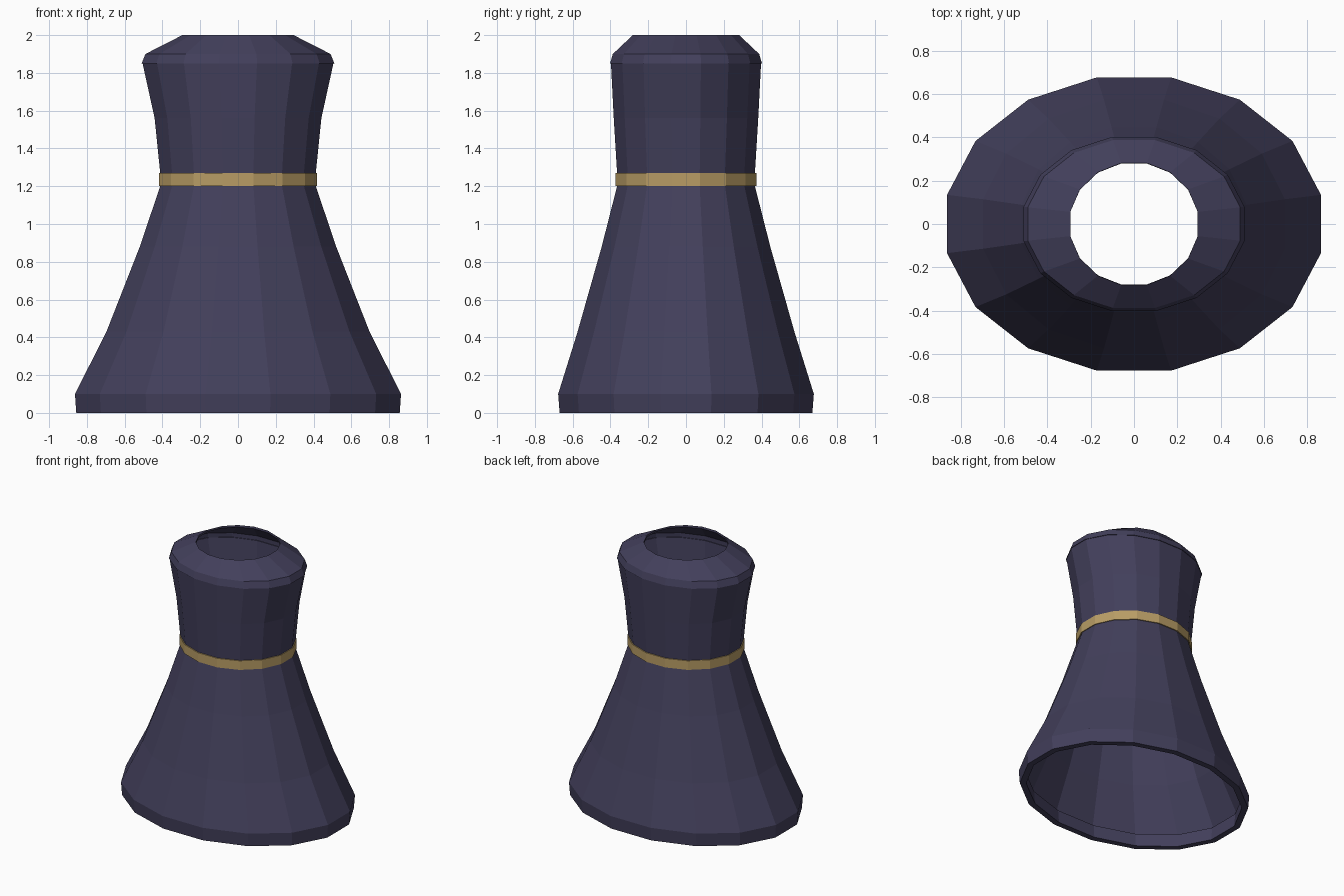
import bpy, bmesh, math

if "Cube" in bpy.data.objects:
    bpy.data.objects.remove(bpy.data.objects["Cube"])

SIDES = 16


def material(name, rgb):
    m = bpy.data.materials.new(name)
    m.diffuse_color = (*rgb, 1)
    m.use_nodes = True
    m.node_tree.nodes["Principled BSDF"].inputs["Base Color"].default_value = m.diffuse_color
    return m


navy = material("dark indigo cloth", (0.055, 0.050, 0.105))
gold = material("gold trim", (0.48, 0.335, 0.13))


def oval_lathe(name, profile, mat):
    """Closed (rx, ry, z) cross-section swept around an oval of flat facets."""
    bm = bmesh.new()
    rings = []
    for rx, ry, z in profile:
        ring = []
        for i in range(SIDES):
            a = 2 * math.pi * (i + 0.5) / SIDES
            ring.append(bm.verts.new((rx * math.cos(a), ry * math.sin(a), z)))
        rings.append(ring)
    for k, low in enumerate(rings):
        high = rings[(k + 1) % len(rings)]
        for i in range(SIDES):
            j = (i + 1) % SIDES
            bm.faces.new((low[i], low[j], high[j], high[i]))
    bmesh.ops.recalc_face_normals(bm, faces=bm.faces)
    mesh = bpy.data.meshes.new(name)
    bm.to_mesh(mesh)
    bm.free()
    mesh.materials.append(mat)
    obj = bpy.data.objects.new(name, mesh)
    bpy.context.collection.objects.link(obj)
    return obj


def shell(outer, t):
    """Add an inner wall, t inside the outer profile."""
    return outer + [(rx - t, ry - t, z) for rx, ry, z in reversed(outer)]


# Flared robe body, from hem to neck
oval_lathe("robe_body", shell([
    (0.88, 0.69, 0.10), (0.71, 0.585, 0.43), (0.53, 0.455, 0.88),
    (0.42, 0.372, 1.20), (0.42, 0.372, 1.27), (0.45, 0.39, 1.56),
    (0.515, 0.405, 1.85)], 0.03), navy)

# Hem band around the bottom
oval_lathe("hem", shell([(0.873, 0.682, 0.0), (0.88, 0.69, 0.10)], 0.045), navy)

# Waist belt
oval_lathe("belt", shell([(0.426, 0.38, 1.20), (0.426, 0.38, 1.27)], 0.02), gold)

# Sloped shoulder collar with open neck
oval_lathe("collar", [
    (0.52, 0.41, 1.85), (0.50, 0.395, 1.90), (0.30, 0.287, 2.0),
    (0.30, 0.285, 1.985), (0.485, 0.378, 1.885), (0.49, 0.38, 1.85)], navy)
